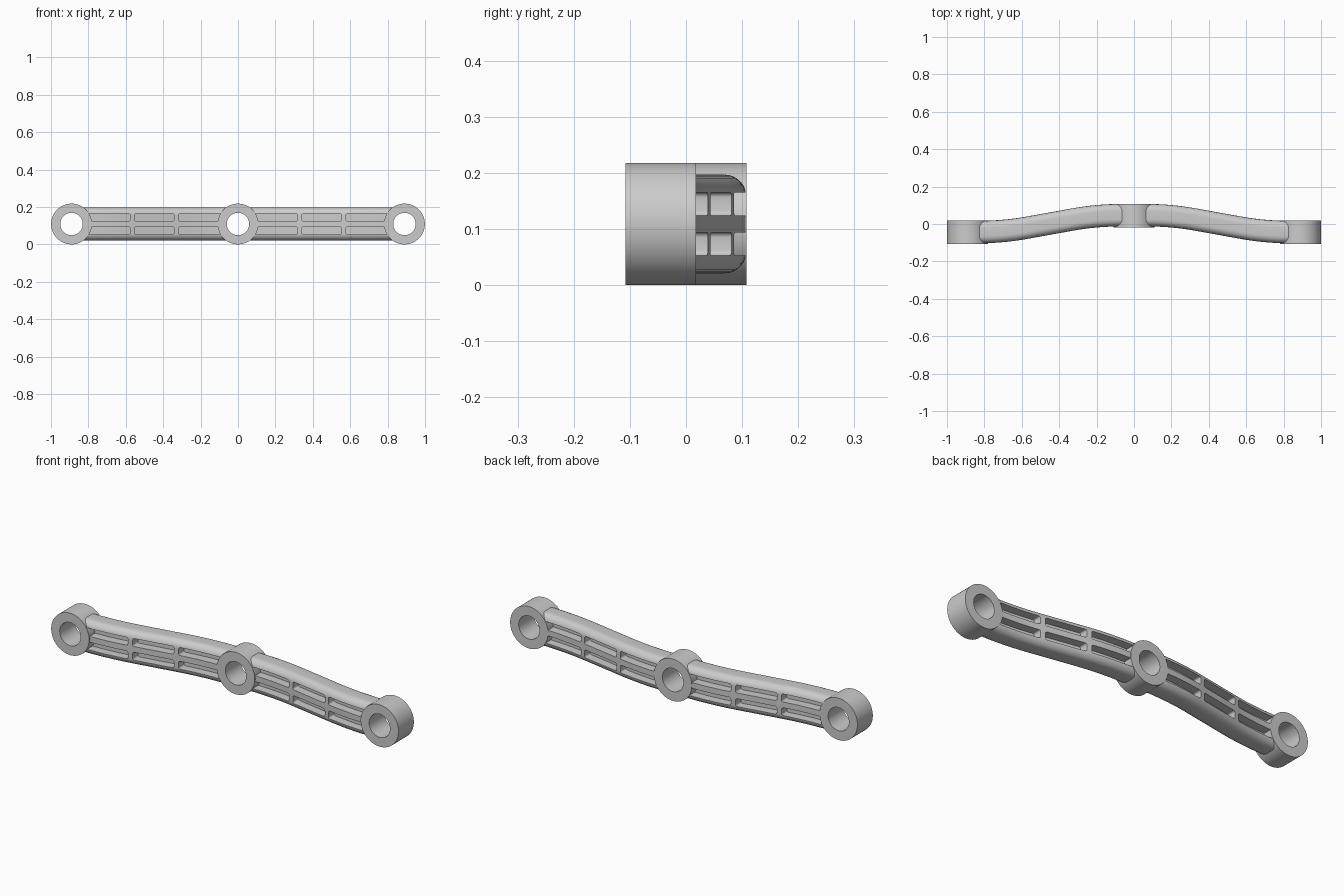
import bpy, bmesh, math
from mathutils import Matrix, Vector

if "Cube" in bpy.data.objects:
    bpy.data.objects.remove(bpy.data.objects["Cube"])

ZC = 0.109            # height of all bore axes
BOSSES = [(-0.89, -0.045), (0.0, 0.045), (0.89, -0.045)]


def path_y(x):
    """Centre line of the arm: flat, blended slope, flat."""
    a, b, blend = 0.2, 0.7, 0.13
    y0, y1 = 0.047, -0.043
    slope = (y1 - y0) / (b - a)

    def ramp(t):
        if t <= -blend:
            return 0.0
        if t >= blend:
            return t
        return (t + blend) ** 2 / (4 * blend)
    x = abs(x)
    return y0 + slope * (ramp(x - a) - ramp(x - b))


def sweep(bm, xs, section):
    """Loft a (dy, z) section along the arm path."""
    rings = [[bm.verts.new((x, path_y(x) + dy, ZC + z)) for dy, z in section(x)] for x in xs]
    n = len(rings[0])
    for r0, r1 in zip(rings, rings[1:]):
        for i in range(n):
            j = (i + 1) % n
            bm.faces.new((r0[i], r0[j], r1[j], r1[i]))
    bm.faces.new(rings[0])
    bm.faces.new(rings[-1])


def finish(bm, name):
    bmesh.ops.recalc_face_normals(bm, faces=bm.faces)
    me = bpy.data.meshes.new(name)
    bm.to_mesh(me)
    bm.free()
    ob = bpy.data.objects.new(name, me)
    bpy.context.collection.objects.link(ob)
    return ob


def rounded_section(x, hy=0.06, hz=0.088, r=0.038, n=8):
    pts = []
    for k, (sy, sz) in enumerate([(1, 1), (-1, 1), (-1, -1), (1, -1)]):
        for i in range(n + 1):
            t = math.pi / 2 * (k + i / n)
            pts.append((sy * (hy - r) + r * math.cos(t), sz * (hz - r) + r * math.sin(t)))
    return pts


def cylinders(name, radius, depth):
    bm = bmesh.new()
    for x, y in BOSSES:
        m = Matrix.Translation((x, y, ZC)) @ Matrix.Rotation(math.pi / 2, 4, 'X')
        bmesh.ops.create_cone(bm, cap_ends=True, segments=72, radius1=radius,
                              radius2=radius, depth=depth, matrix=m)
    return finish(bm, name)


def boolean(target, tool, op):
    tool.hide_render = True
    bpy.context.view_layer.objects.active = target
    mod = target.modifiers.new(op, 'BOOLEAN')
    mod.operation, mod.object, mod.solver = op, tool, 'EXACT'
    bpy.ops.object.modifier_apply(modifier=mod.name)
    bpy.data.objects.remove(tool, do_unlink=True)


# Bent beam running through all three bosses
bm = bmesh.new()
N = 90
sweep(bm, [-0.885 + 1.77 * i / N for i in range(N + 1)], rounded_section)
link = finish(bm, "link_arm")

# Recessed pockets on both faces, leaving a web, a middle rail and cross ribs
bm = bmesh.new()
R, HZ, WEB = 0.009, 0.0205, 0.015
for a, b in [(0.075, 0.318), (0.342, 0.553), (0.577, 0.825)]:
    ease = [R * (1 - math.cos(math.pi / 2 * i / 4)) for i in range(5)]
    mid = [a + R + (b - a - 2 * R) * i / 12 for i in range(1, 12)]
    xs = [a + e for e in ease] + mid + [b - e for e in reversed(ease)]
    for side in (1, -1):
        for zc in (0.0355, -0.0355):
            for front in (1, -1):
                def pocket(x):
                    d = min(R, abs(x) - a, b - abs(x))
                    h = HZ - R + math.sqrt(max(0, R * R - (R - d) ** 2))
                    return [(front * WEB, zc - h), (front * 0.09, zc - h),
                            (front * 0.09, zc + h), (front * WEB, zc + h)]
                sweep(bm, [side * x for x in xs], pocket)
boolean(link, finish(bm, "pocket_cutter"), 'DIFFERENCE')

# Round bosses, then through bores
boolean(link, cylinders("bosses", 0.109, 0.126), 'UNION')
boolean(link, cylinders("bore_cutter", 0.06, 0.4), 'DIFFERENCE')

# Smooth rounded surfaces, sharp machined edges
bpy.ops.object.select_all(action='DESELECT')
link.select_set(True)
bpy.context.view_layer.objects.active = link
bpy.ops.object.shade_smooth_by_angle(angle=math.radians(30))
